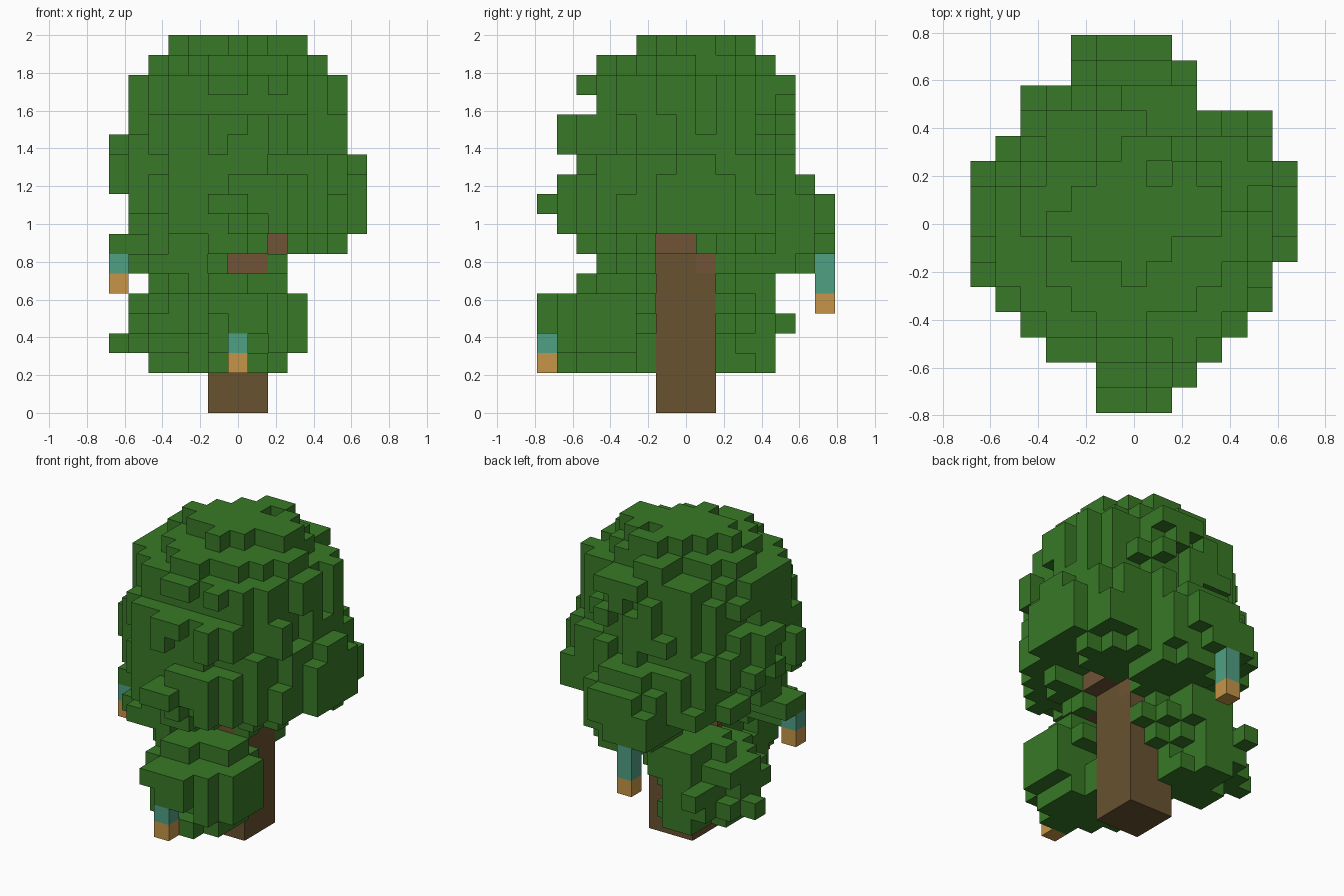
import bpy
import bmesh
import random
from mathutils import Vector

random.seed(11)
UNIT = 2 / 19  # edge of one cube

cube = bpy.data.objects.get("Cube")
if cube:
    bpy.data.objects.remove(cube, do_unlink=True)


def make_material(name, red, green, blue):
    mat = bpy.data.materials.new(name)
    mat.use_nodes = True
    colour = (red, green, blue, 1)
    mat.diffuse_color = colour
    mat.node_tree.nodes["Principled BSDF"].inputs["Base Color"].default_value = colour
    return mat


leaf_green = make_material("leaf green", .04, .19, .02)
bark_brown = make_material("bark brown", .14, .085, .03)
branch_brown = make_material("reddish branch brown", .16, .087, .036)
pod_teal = make_material("pod teal", .08, .35, .23)
pod_orange = make_material("pod orange", .56, .3, .065)

occupied = set()
parts = []


def add_part(name, material, cells):
    """Register a part made of cubes, skipping cubes already in use."""
    cells = set(cells) - occupied
    occupied.update(cells)
    parts.append((name, material, cells))


def box(x0, x1, y0, y1, z0, z1):
    return {(x, y, z) for x in range(x0, x1 + 1)
            for y in range(y0, y1 + 1) for z in range(z0, z1 + 1)}


def foliage(first_z, layers, rough=.35, power=2.2):
    """Stack ragged rounded layers, each given by its x and y extents."""
    cells = set()
    for z, (x0, x1, y0, y1) in enumerate(layers, first_z):
        for x, y, _ in sorted(box(x0, x1, y0, y1, z, z)):
            dx = abs(2 * x - x0 - x1) / (x1 - x0 + 1)
            dy = abs(2 * y - y0 - y1) / (y1 - y0 + 1)
            inside = plan[y][0] <= x <= plan[y][1]
            if inside and dx ** power + dy ** power + rough * random.random() < 1.06:
                cells.add((x, y, z))
    return cells


def build(name, material, cells):
    """Make the outer skin of a set of cubes."""
    bm = bmesh.new()
    for cell in sorted(cells):
        centre = Vector(cell) + Vector((0, 0, .5))
        for axis in range(3):
            for sign in (-1, 1):
                step = Vector((0, 0, 0))
                step[axis] = sign
                neighbour = tuple(int(c) for c in Vector(cell) + step)
                if neighbour in occupied:
                    continue
                u, v = Vector((0, 0, 0)), Vector((0, 0, 0))
                u[(axis + 1) % 3] = .5
                v[(axis + 2) % 3] = .5 * sign
                middle = centre + step / 2
                corners = (-u - v, u - v, u + v, v - u)
                bm.faces.new([bm.verts.new((middle + c) * UNIT) for c in corners])
    bmesh.ops.remove_doubles(bm, verts=bm.verts, dist=UNIT / 100)
    mesh = bpy.data.meshes.new(name)
    bm.to_mesh(mesh)
    bm.free()
    mesh.materials.append(material)
    obj = bpy.data.objects.new(name, mesh)
    bpy.context.scene.collection.objects.link(obj)


# Trunk and the stubs of its branches
add_part("upper_branches", branch_brown,
         box(0, 1, -2, -2, 7, 7) | box(1, 1, 1, 1, 7, 7) | box(-2, -2, 0, 0, 7, 7)
         | box(2, 2, -1, 0, 8, 8) | box(-1, 1, -1, 1, 8, 8))
add_part("trunk", bark_brown, box(-1, 1, -1, 1, 0, 7))

# Hanging pods: x, y, bottom height and stem length
pods = {"front": (0, -7, 2, 1), "side": (-6, -2, 6, 1), "back": (-1, 7, 5, 2)}
anchors = set()
for label, (x, y, z, length) in pods.items():
    add_part(label + "_pod_tip", pod_orange, {(x, y, z)})
    add_part(label + "_pod_stem", pod_teal, box(x, x, y, y, z + 1, z + length))
    anchors.add((x, y, z + length + 1))

# Plan outline of all foliage, by row from front to back
plan_rows = [(-1, 1), (-1, 2), (-3, 3), (-4, 4), (-5, 5), (-6, 5), (-6, 6), (-6, 6),
             (-6, 6), (-6, 6), (-5, 5), (-5, 5), (-4, 2), (-2, 2), (-2, 1)]
plan = dict(enumerate(plan_rows, -7))

# Crown: round underside, full middle, broken top
crown = foliage(8, [(-6, 5, -5, 7)], power=1.9)
crown |= foliage(9, [
    (-5, 6, -6, 7), (-5, 6, -7, 7), (-6, 6, -6, 6), (-6, 6, -5, 5),
    (-6, 5, -6, 5), (-5, 5, -6, 5), (-5, 5, -5, 5), (-5, 5, -5, 5)])
crown |= foliage(17, [(-4, 4, -4, 4)], power=1.7)
crown |= foliage(18, [(-3, 3, -2, 3)], rough=.9, power=1.5)
crown |= box(-3, -2, 0, 0, 18, 18) | box(2, 3, 1, 1, 18, 18)
crown |= box(0, 0, -2, 3, 18, 18) | box(-1, 0, -4, -4, 17, 17)

# Notches under the crown where the branches show
crown -= box(2, 6, -1, 0, 8, 8) | box(2, 2, -7, 0, 8, 8) | box(-6, -3, 0, 7, 8, 8)

# Drooping lobes at the back and front left, and a flat one on the left side
crown |= foliage(7, [(-1, 2, 2, 6)]) | foliage(7, [(-5, -1, -4, -2)])
crown |= box(6, 6, -1, 2, 9, 11) | box(6, 6, 0, 1, 12, 12)
crown |= {a for a in anchors if a[2] > 6} | box(-6, -5, -2, -1, 8, 8)
crown |= box(-2, 0, 6, 7, 8, 9) | box(-1, 1, 7, 7, 9, 10) | {(2, -2, 7)}
add_part("crown", leaf_green, crown)

# Low leaf clumps in front of and behind the trunk
front = foliage(2, [(-2, 2, -6, -2)], rough=.8)
front |= foliage(3, [(-2, 3, -6, -2), (-2, 3, -7, -2),
                     (-2, 3, -7, -2), (-2, 2, -5, -2)], rough=.5)
front |= box(-1, 2, -4, -3, 2, 2) | box(3, 3, -4, -3, 3, 5)
add_part("front_leaf_clump", leaf_green, front | {a for a in anchors if a[2] < 6})
back = foliage(2, [(-4, -1, 0, 4), (-5, -1, 0, 4), (-5, 0, -1, 4),
                   (-5, 1, -1, 4), (-4, 0, 1, 4)], rough=.45)
back |= box(-6, -5, 2, 2, 3, 3) | box(-4, -4, 4, 5, 4, 4)
add_part("back_leaf_clump", leaf_green, back)

for part in parts:
    build(*part)
